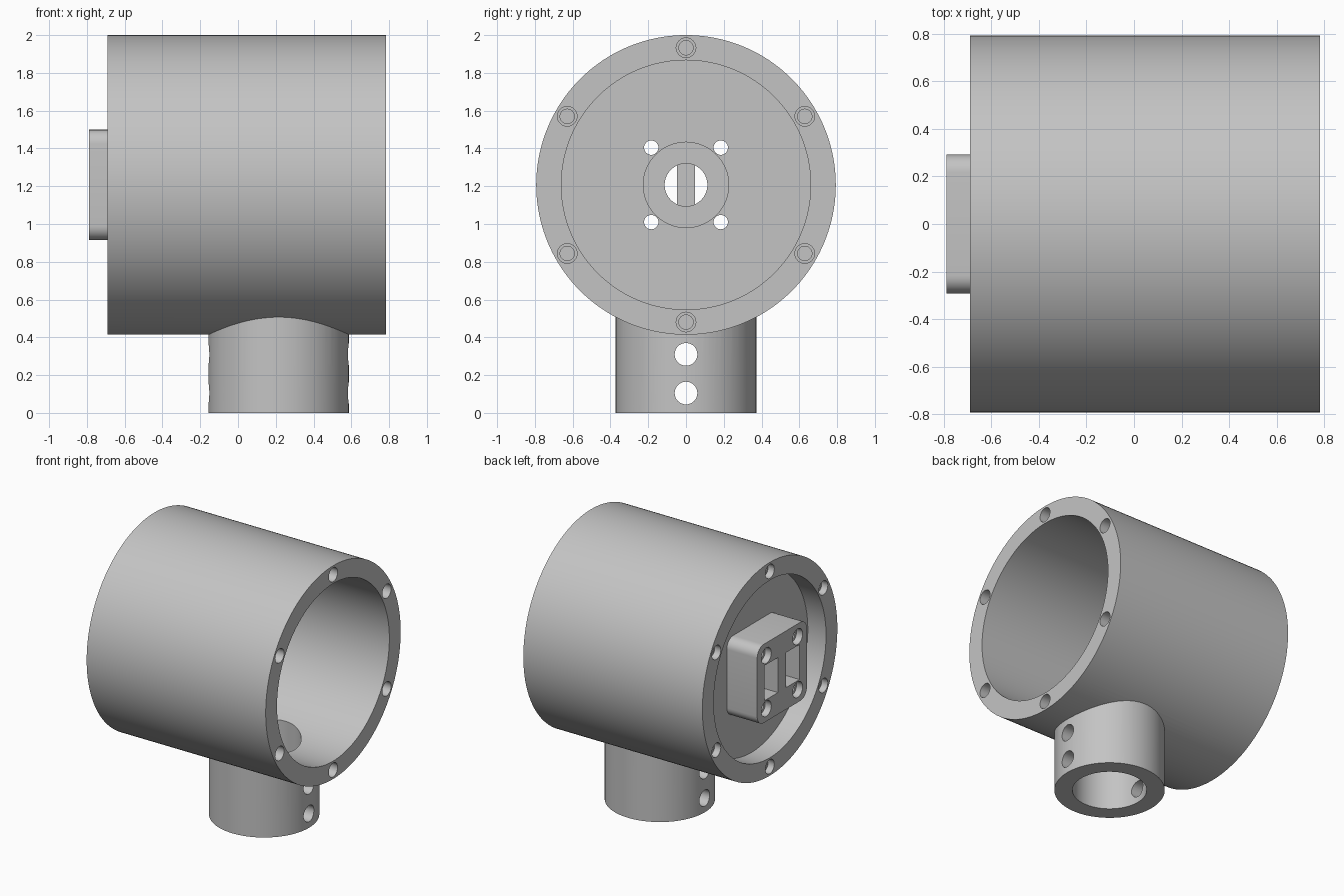
import bpy, bmesh, math
from mathutils import Vector, Matrix

if "Cube" in bpy.data.objects:
    bpy.data.objects.remove(bpy.data.objects["Cube"])

CZ = 1.207                    # height of the barrel axis
X0, X1 = -0.69, 0.783         # barrel ends
STUB_X = 0.215

grey = bpy.data.materials.new("machined grey")
grey.use_nodes = True
COL = (0.55, 0.55, 0.55, 1)
grey.diffuse_color = COL
grey.node_tree.nodes["Principled BSDF"].inputs["Base Color"].default_value = COL


def add(name, bm):
    bmesh.ops.recalc_face_normals(bm, faces=bm.faces)
    me = bpy.data.meshes.new(name)
    bm.to_mesh(me)
    bm.free()
    me.materials.append(grey)
    ob = bpy.data.objects.new(name, me)
    bpy.context.collection.objects.link(ob)
    return ob


def turned(name, profile, y=0, z=CZ, n=48):
    """Solid turned about an x-parallel axis; profile is (x, radius) pairs."""
    bm = bmesh.new()
    rings = [[bm.verts.new((x, y + r * math.cos(2 * math.pi * i / n),
                            z + r * math.sin(2 * math.pi * i / n))) for i in range(n)]
             for x, r in profile]
    for a, b in zip(rings, rings[1:]):
        for i in range(n):
            bm.faces.new((a[i], a[i - 1], b[i - 1], b[i]))
    bm.faces.new(rings[0])
    bm.faces.new(rings[-1])
    return add(name, bm)


def upright(name, r, z0, z1, n=96):
    """Vertical cylinder on the stub axis."""
    bm = bmesh.new()
    bmesh.ops.create_cone(bm, cap_ends=True, segments=n, radius1=r, radius2=r, depth=z1 - z0,
                          matrix=Matrix.Translation((STUB_X, 0, (z0 + z1) / 2)))
    return add(name, bm)


def box(name, lo, hi, radius=0):
    """Box from corner to corner, with the x-parallel edges rounded."""
    bm = bmesh.new()
    lo, hi = Vector(lo), Vector(hi)
    bmesh.ops.create_cube(bm, size=1, matrix=Matrix.Translation((lo + hi) / 2)
                          @ Matrix.Diagonal((*(hi - lo), 1)))
    if radius:
        edges = [e for e in bm.edges if abs(e.verts[0].co.x - e.verts[1].co.x) > 0.01]
        bmesh.ops.bevel(bm, geom=edges, offset=radius, segments=8, profile=0.5, affect='EDGES')
    return add(name, bm)


def combine(target, tool, operation):
    mod = target.modifiers.new("boolean", 'BOOLEAN')
    mod.operation, mod.solver, mod.object = operation, 'EXACT', tool
    bpy.context.view_layer.objects.active = target
    bpy.ops.object.modifier_apply(modifier=mod.name)
    bpy.data.objects.remove(tool)


# Barrel with the stub socket joined underneath
housing = turned("housing", [(X0, 0.793), (X1, 0.793)], n=160)
combine(housing, upright("stub", 0.372, 0, 0.8), 'UNION')

# Deep bore on one end, shallow recess on the other, web left between them
cutters = [turned("main_bore", [(-0.40, 0.66), (1, 0.66)], n=160),
           turned("recess", [(-1, 0.66), (-0.54, 0.66)], n=160),
           upright("stub_bore", 0.25, -0.2, 0.8)]
for c in cutters:
    combine(housing, c, 'DIFFERENCE')

# Rounded mounting block standing on the web
combine(housing, box("mounting_block", (-0.79, -0.292, CZ - 0.292),
                     (-0.47, 0.292, CZ + 0.292), 0.075), 'UNION')

# Centre hole with counterbore, and the two slots leaving a bar
cutters = [turned("centre_hole", [(-0.62, 0.113), (-0.46, 0.113), (-0.46, 0.226), (-0.3, 0.226)],
                  n=64)]
for s in (-1, 1):
    ys = sorted((s * 0.048, s * 0.205))
    cutters.append(box("slot", (-0.9, ys[0], CZ - 0.13), (-0.6, ys[1], CZ + 0.13)))
    # Counterbored block screw holes
    for t in (-1, 1):
        cutters.append(turned("block_hole", [(-0.9, 0.058), (-0.74, 0.058), (-0.74, 0.038),
                                             (-0.3, 0.038)], s * 0.184, CZ + t * 0.197, 32))

# Six stepped screw holes around each rim
for k in range(6):
    a = math.radians(90 + 60 * k)
    y, z = 0.726 * math.cos(a), CZ + 0.726 * math.sin(a)
    cutters.append(turned("rim_hole", [(X0 - 0.1, 0.052), (X0 + 0.05, 0.052),
                                       (X0 + 0.05, 0.038), (X0 + 0.3, 0.038)], y, z, 32))
    cutters.append(turned("rim_hole", [(X1 - 0.3, 0.038), (X1 - 0.1, 0.038),
                                       (X1 - 0.1, 0.052), (X1 + 0.1, 0.052)], y, z, 32))

# Cross holes through the stub
for z in (0.105, 0.31):
    cutters.append(turned("cross_hole", [(STUB_X - 0.5, 0.06), (STUB_X + 0.5, 0.06)], 0, z, 40))

for c in cutters:
    combine(housing, c, 'DIFFERENCE')

bpy.ops.object.select_all(action='DESELECT')
housing.select_set(True)
bpy.context.view_layer.objects.active = housing
bpy.ops.object.shade_smooth_by_angle(angle=math.radians(30))
